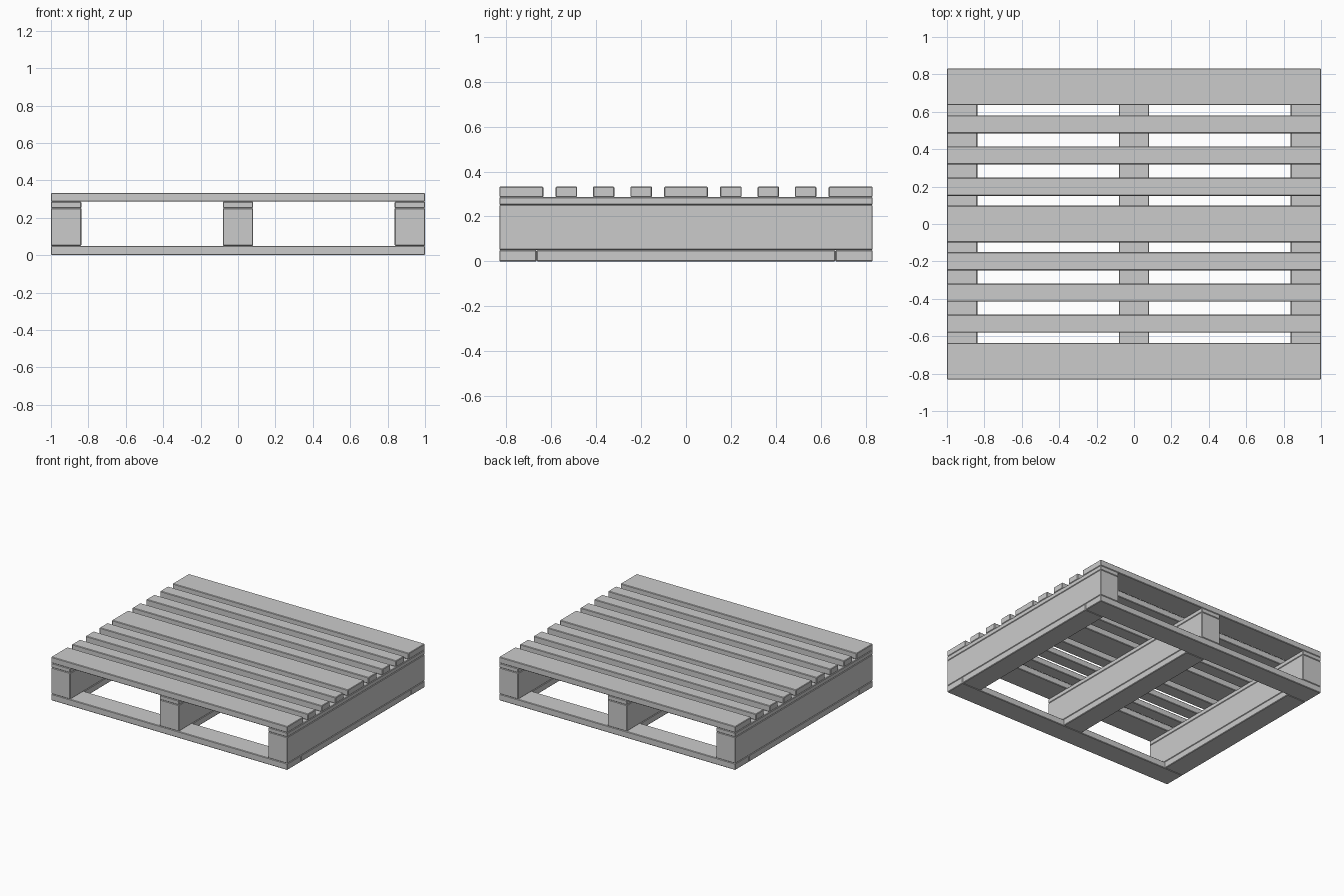
import bpy, bmesh

if "Cube" in bpy.data.objects:
    bpy.data.objects.remove(bpy.data.objects["Cube"])

BEVEL = 0.004


def board(name, x, y, z):
    """Slightly chamfered plank spanning the given (min, max) ranges."""
    bm = bmesh.new()
    bmesh.ops.create_cube(bm, size=1)
    for v in bm.verts:
        for i, (lo, hi) in enumerate((x, y, z)):
            v.co[i] = lo if v.co[i] < 0 else hi
    bmesh.ops.bevel(bm, geom=bm.edges[:], offset=BEVEL, segments=1,
                    profile=0.5, affect='EDGES')
    mesh = bpy.data.meshes.new(name)
    bm.to_mesh(mesh)
    bm.free()
    bpy.context.collection.objects.link(bpy.data.objects.new(name, mesh))


LENGTH, DEPTH = (-1.0, 1.0), 0.832
INNER = 0.666                      # where the bottom end boards stop
Z_BOTTOM, Z_STRINGER, Z_CAP, Z_DECK = (0, 0.05), (0.05, 0.252), (0.252, 0.286), (0.286, 0.333)

# Three stringers, each with a cap board above and a runner board below
for side, cx in (("left", -0.919), ("middle", 0), ("right", 0.919)):
    x = (cx - 0.081, cx + 0.081)
    board(side + "_stringer", x, (-DEPTH, DEPTH), Z_STRINGER)
    board(side + "_cap_board", x, (-DEPTH, DEPTH), Z_CAP)
    board(side + "_bottom_runner", x, (-INNER, INNER), Z_BOTTOM)

# Bottom boards across the front and back
board("front_bottom_board", LENGTH, (-DEPTH, -INNER), Z_BOTTOM)
board("back_bottom_board", LENGTH, (INNER, DEPTH), Z_BOTTOM)

# Top deck: wide slat in the centre, mirrored narrow slats, wide end slats
board("centre_deck_slat", LENGTH, (-0.098, 0.098), Z_DECK)
for i, (lo, hi) in enumerate(((0.151, 0.248), (0.319, 0.415), (0.485, 0.581), (0.636, DEPTH)), 1):
    board(f"back_deck_slat_{i}", LENGTH, (lo, hi), Z_DECK)
    board(f"front_deck_slat_{i}", LENGTH, (-hi, -lo), Z_DECK)
